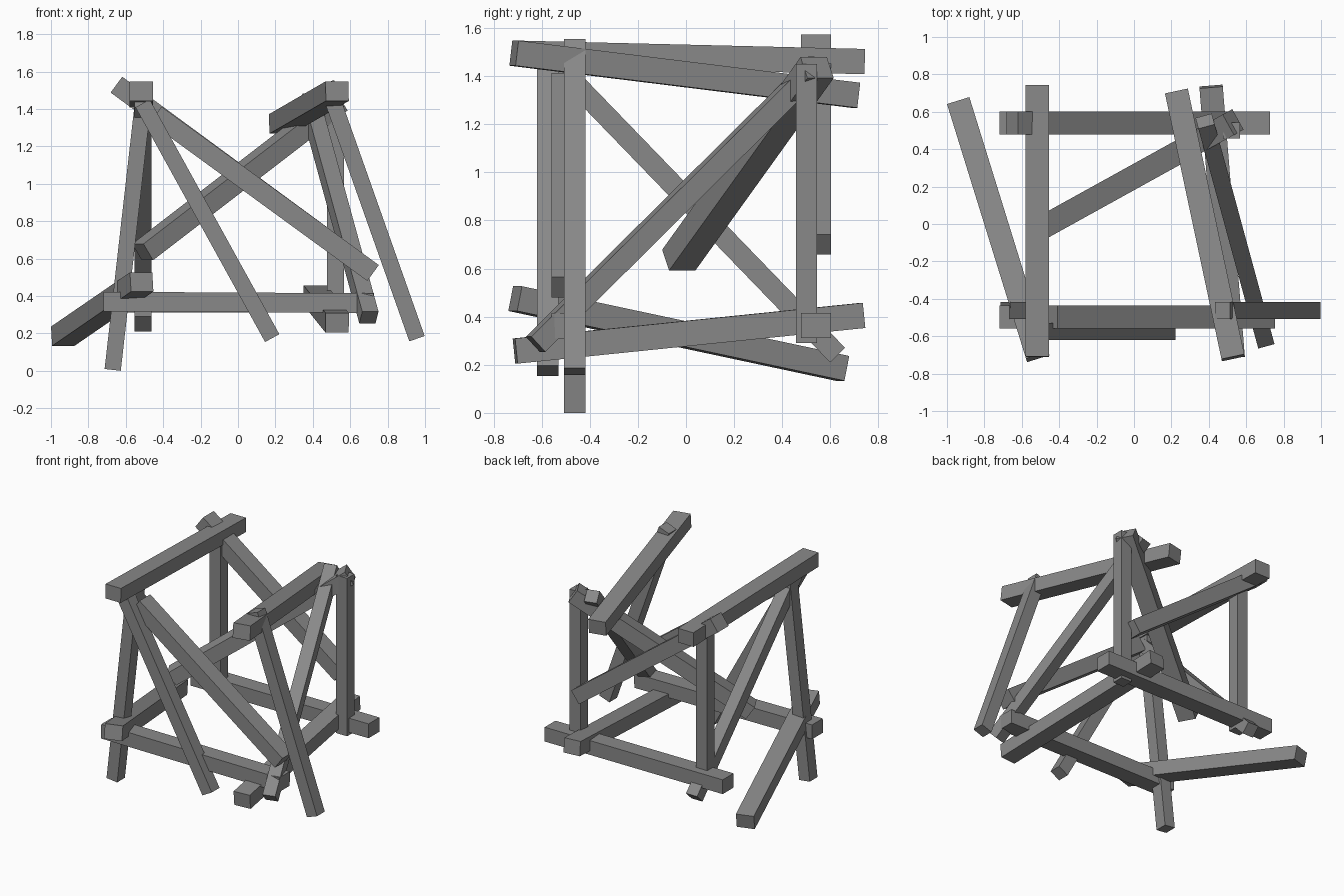
import bpy
import bmesh
from mathutils import Matrix, Vector

cube = bpy.data.objects.get("Cube")
if cube:
    bpy.data.objects.remove(cube, do_unlink=True)

# Single weathered grey for every timber
grey = bpy.data.materials.new("timber_grey")
grey.use_nodes = True
colour = (0.25, 0.25, 0.25, 1)
grey.diffuse_color = colour
bsdf = grey.node_tree.nodes["Principled BSDF"]
bsdf.inputs["Base Color"].default_value = colour
bsdf.inputs["Roughness"].default_value = 0.8


def beam(name, start, end, section):
    """Square-cut timber between two end centres, section = (level width, depth)."""
    a, b = Vector(start), Vector(end)
    along = (b - a).normalized()
    side = along.cross(Vector((0, 0, 1)))
    side = side.normalized() if side.length > 0.01 else Vector((1, 0, 0))
    depth = along.cross(side)
    frame = Matrix((side, depth, along)).transposed().to_4x4()
    size = Matrix.Diagonal((section[0], section[1], (b - a).length, 1))
    bm = bmesh.new()
    bmesh.ops.create_cube(bm, size=1, matrix=frame @ size)
    bmesh.ops.recalc_face_normals(bm, faces=bm.faces)
    mesh = bpy.data.meshes.new(name)
    bm.to_mesh(mesh)
    bm.free()
    mesh.materials.append(grey)
    obj = bpy.data.objects.new(name, mesh)
    obj.location = (a + b) / 2
    bpy.context.collection.objects.link(obj)


RAIL = (0.125, 0.105)
POST = (0.09, 0.087)

# Lower rails across the front and back
beam("front_lower_rail", (-0.72, -0.497, 0.37), (0.725, -0.497, 0.362), RAIL)
beam("back_lower_rail", (-0.72, 0.54, 0.363), (0.727, 0.54, 0.363), RAIL)

# Side rails, knocked out of square
beam("left_lower_rail", (-0.515, -0.71, 0.475), (-0.937, 0.65, 0.185), RAIL)
beam("right_lower_rail", (0.53, -0.71, 0.257), (0.412, 0.735, 0.405), RAIL)
beam("left_top_rail", (-0.518, -0.71, 1.495), (-0.518, 0.743, 1.46), RAIL)
beam("right_top_rail", (0.53, -0.715, 1.495), (0.228, 0.705, 1.32), RAIL)

# Wide diagonal braces
beam("front_wide_brace", (-0.44, -0.497, 1.37), (0.722, -0.497, 0.523), RAIL)
beam("back_wide_brace", (-0.65, 0.54, 1.53), (0.48, 0.54, 0.70), RAIL)
beam("inner_brace", (-0.51, -0.03, 0.635), (0.53, 0.545, 1.435), RAIL)

# Upright posts at the back
for name, x in (("left_back_post", -0.508), ("right_back_post", 0.522)):
    beam(name, (x, 0.5, 0.29), (x, 0.5, 1.45), POST)

# Splayed front legs
beam("left_front_leg", (-0.67, -0.463, 0.005), (-0.505, -0.463, 1.46), POST)
beam("right_front_leg", (0.957, -0.463, 0.172), (0.473, -0.463, 1.54), POST)

# Thin diagonal braces
beam("front_thin_brace", (0.183, -0.575, 0.175), (-0.51, -0.575, 1.43), POST)
beam("left_thin_brace", (-0.508, 0.63, 0.24), (-0.508, -0.53, 1.44), POST)
beam("right_thin_brace", (0.70, -0.625, 0.285), (0.38, 0.55, 1.45), POST)
